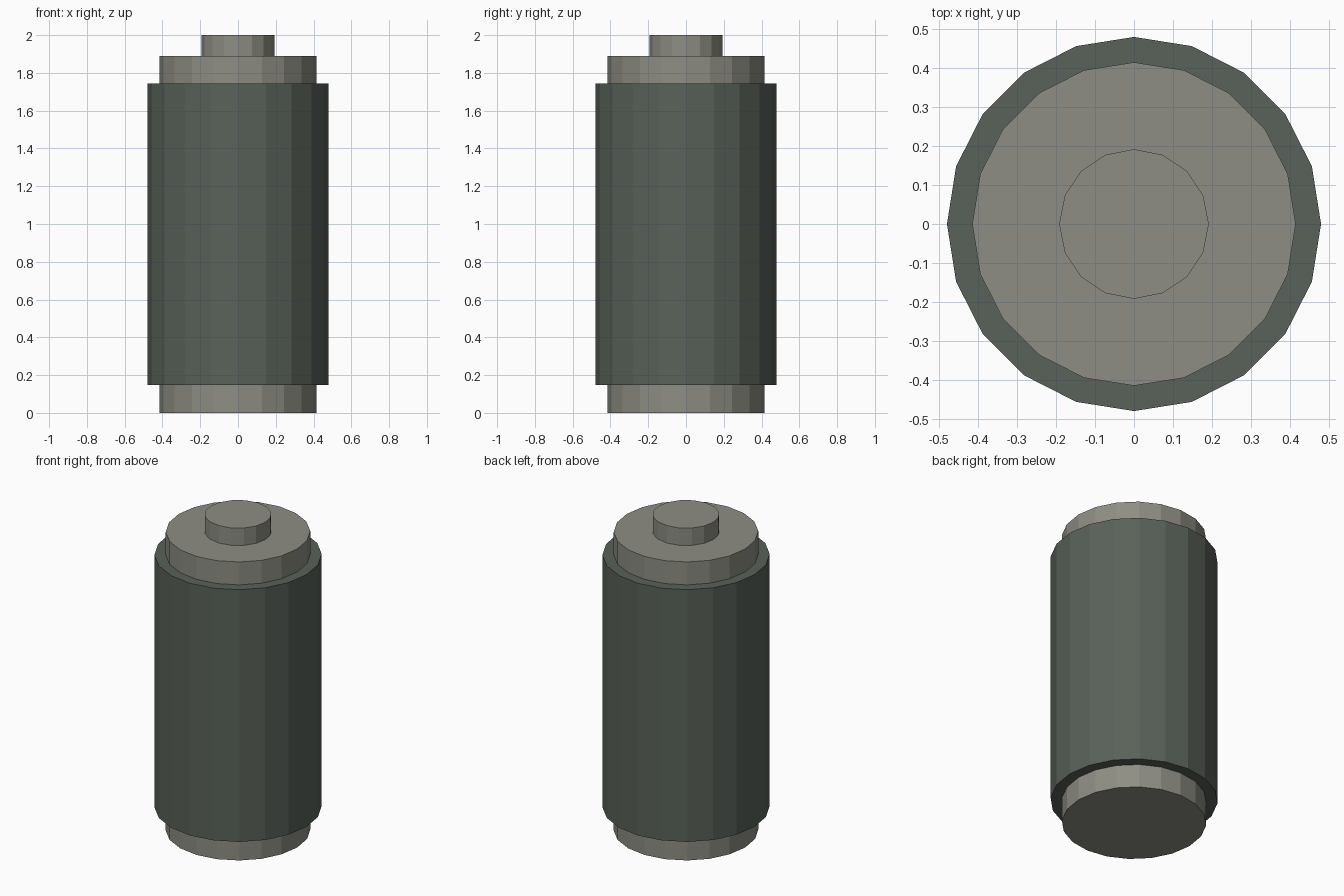
import bpy

if "Cube" in bpy.data.objects:
    bpy.data.objects.remove(bpy.data.objects["Cube"])


def material(name, color):
    mat = bpy.data.materials.new(name)
    mat.diffuse_color = (*color, 1.0)
    mat.use_nodes = True
    mat.node_tree.nodes["Principled BSDF"].inputs["Base Color"].default_value = mat.diffuse_color
    return mat


def cylinder(name, sides, radius, z0, z1, mat):
    bpy.ops.mesh.primitive_cylinder_add(
        vertices=sides, radius=radius, depth=z1 - z0, location=(0, 0, (z0 + z1) / 2))
    obj = bpy.context.object
    obj.name = name
    obj.data.materials.append(mat)
    return obj


casing = material("dark_green_grey", (0.10, 0.12, 0.10))
metal = material("warm_grey", (0.27, 0.27, 0.23))

# Stacked parts of the cell, bottom to top
cylinder("bottom_cap", 20, 0.415, 0.00, 0.148, metal)
cylinder("casing", 20, 0.48, 0.148, 1.745, casing)
cylinder("top_cap", 20, 0.415, 1.745, 1.89, metal)
cylinder("terminal", 16, 0.192, 1.89, 2.00, metal)
